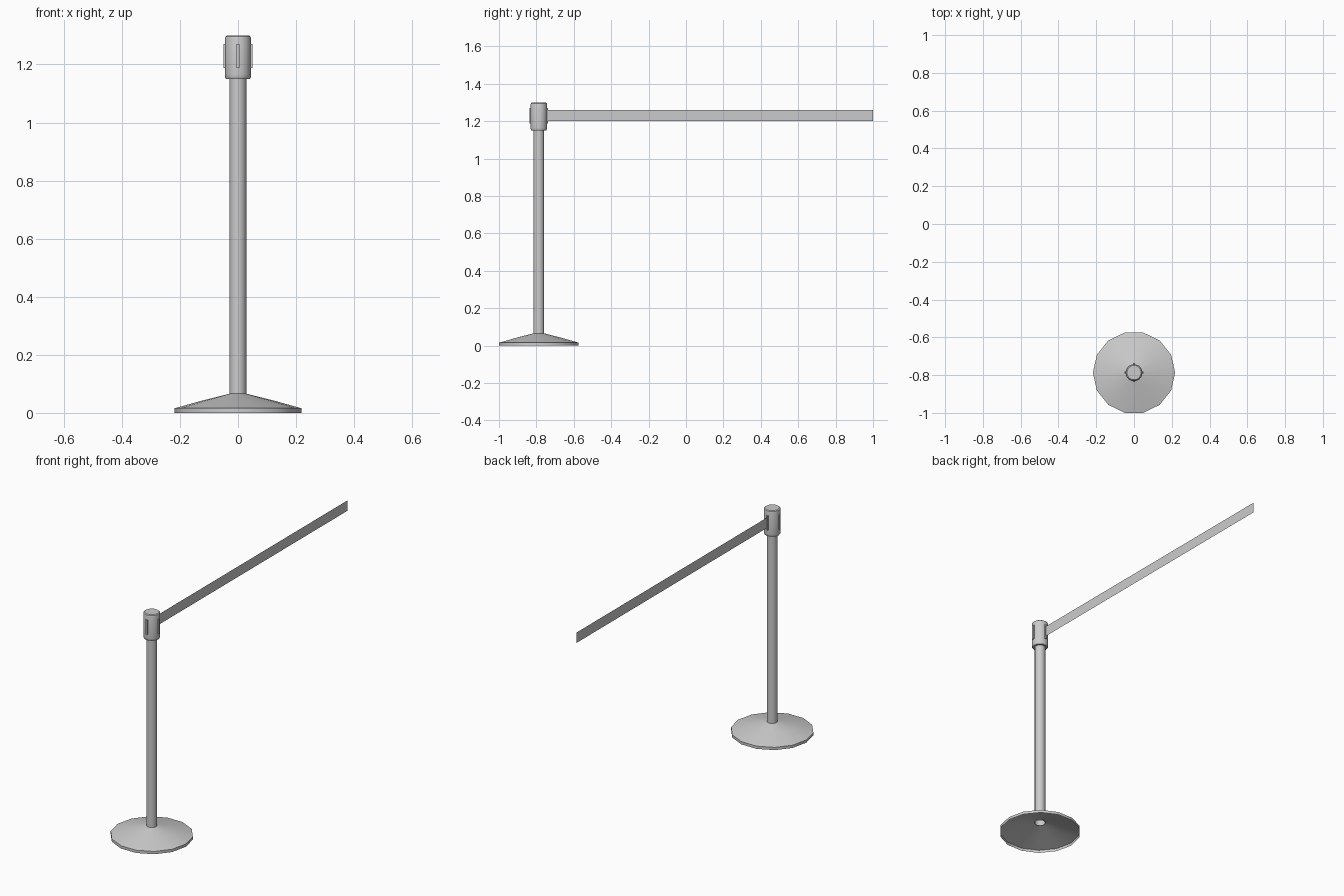
import bpy, bmesh, math

if "Cube" in bpy.data.objects:
    bpy.data.objects.remove(bpy.data.objects["Cube"])

Y0 = -0.787  # post axis
SIDES = 14


def finish(name, bm, smooth=True):
    me = bpy.data.meshes.new(name)
    bm.to_mesh(me)
    bm.free()
    ob = bpy.data.objects.new(name, me)
    bpy.context.collection.objects.link(ob)
    if smooth:
        bpy.ops.object.select_all(action='DESELECT')
        ob.select_set(True)
        bpy.context.view_layer.objects.active = ob
        bpy.ops.object.shade_smooth_by_angle(angle=math.radians(35))
    return ob


def lathe(name, profile, cap_top=False):
    """Revolve (radius, z) points, bottom to top, round the post axis."""
    bm = bmesh.new()
    rings = []
    for r, z in profile:
        rings.append([bm.verts.new((r * math.cos(2 * math.pi * i / SIDES),
                                    Y0 + r * math.sin(2 * math.pi * i / SIDES), z))
                      for i in range(SIDES)])
    for a, b in zip(rings, rings[1:]):
        for i in range(SIDES):
            j = (i + 1) % SIDES
            bm.faces.new((a[i], a[j], b[j], b[i]))
    if cap_top:
        bm.faces.new(rings[-1])
    return finish(name, bm)


# Hollow conical foot, open underneath
lathe("base", [(0.218, 0), (0.218, 0.016), (0.125, 0.042), (0.029, 0.066)])

# Tube
lathe("post", [(0.029, 0.06), (0.029, 1.16)])

# Belt housing with softened rims
lathe("head", [(0.029, 1.15), (0.041, 1.15), (0.044, 1.156), (0.045, 1.165),
               (0.045, 1.288), (0.043, 1.296), (0.038, 1.30)], cap_top=True)

# Four thin clips round the housing
for k in range(4):
    a = k * math.pi / 2
    bm = bmesh.new()
    bmesh.ops.create_cube(bm, size=1)
    bmesh.ops.scale(bm, vec=(0.014, 0.011, 0.084), verts=bm.verts)
    ob = finish(f"clip_{k + 1}", bm, smooth=False)
    ob.location = (0.043 * math.cos(a), Y0 + 0.043 * math.sin(a), 1.229)
    ob.rotation_euler.z = a

# Flat belt
bm = bmesh.new()
bm.faces.new([bm.verts.new((0, y, z)) for y, z in
              ((Y0 + 0.044, 1.2), (1, 1.2), (1, 1.26), (Y0 + 0.044, 1.26))])
finish("belt", bm, smooth=False)
